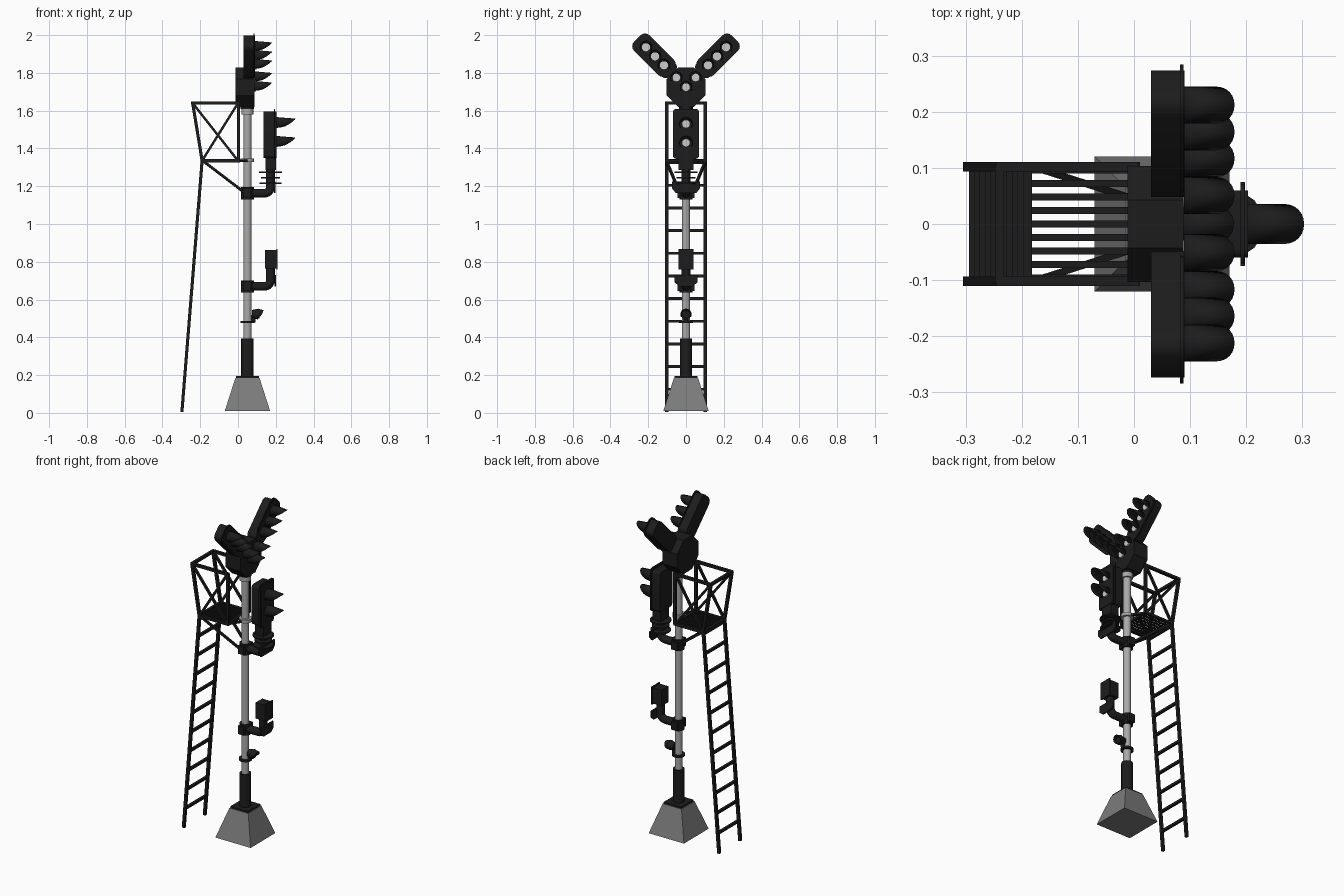
import bpy, bmesh, math
from mathutils import Vector, Matrix

if "Cube" in bpy.data.objects:
    bpy.data.objects.remove(bpy.data.objects["Cube"])


def mat(name, c):
    m = bpy.data.materials.new(name)
    m.diffuse_color = (*c, 1)
    m.use_nodes = True
    m.node_tree.nodes["Principled BSDF"].inputs["Base Color"].default_value = m.diffuse_color
    return m


BLACK = mat("black_paint", (0.012, 0.012, 0.012))
STEEL = mat("galvanised", (0.4, 0.4, 0.4))
CONCRETE = mat("concrete", (0.2, 0.2, 0.2))
LENS = mat("lens", (0.75, 0.75, 0.75))
PX = 0.05       # pole axis
HZ = 1.724      # centre of the top signal


def finish(name, bm, m, smooth=False):
    bmesh.ops.recalc_face_normals(bm, faces=bm.faces)
    me = bpy.data.meshes.new(name)
    bm.to_mesh(me)
    bm.free()
    o = bpy.data.objects.new(name, me)
    bpy.context.collection.objects.link(o)
    me.materials.append(m)
    if smooth:
        bpy.ops.object.select_all(action='DESELECT')
        o.select_set(True)
        bpy.context.view_layer.objects.active = o
        bpy.ops.object.shade_smooth_by_angle(angle=math.radians(40))
    return o


def box(name, x, y, z, m=BLACK):
    bm = bmesh.new()
    s = Matrix.Diagonal((x[1] - x[0], y[1] - y[0], z[1] - z[0], 1))
    c = Vector((sum(x) / 2, sum(y) / 2, sum(z) / 2))
    bmesh.ops.create_cube(bm, size=1, matrix=Matrix.Translation(c) @ s)
    return finish(name, bm, m)


def rod(name, a, b, r, m=BLACK, r2=None, seg=16):
    """Cylinder or cone from a to b; seg=4 gives a square bar."""
    a, b = Vector(a), Vector(b)
    d = b - a
    q = d.to_track_quat('Z', 'Y').to_matrix().to_4x4()
    spin = Matrix.Rotation(math.pi / 4 if seg == 4 else 0, 4, 'Z')
    bm = bmesh.new()
    bmesh.ops.create_cone(bm, cap_ends=True, segments=seg, radius1=r, radius2=r if r2 is None else r2,
                          depth=d.length, matrix=Matrix.Translation((a + b) / 2) @ q @ spin)
    return finish(name, bm, m, seg > 8)


def prism(name, pts, x0, x1, m=BLACK):
    """Extrude a (y, z) outline along x."""
    bm = bmesh.new()
    f = bm.faces.new([bm.verts.new((x0, y, z)) for y, z in pts])
    g = bmesh.ops.extrude_face_region(bm, geom=[f])
    bmesh.ops.translate(bm, vec=(x1 - x0, 0, 0), verts=[v for v in g['geom'] if isinstance(v, bmesh.types.BMVert)])
    return finish(name, bm, m, True)


def rounded(w, l0, l1, r, angle=0, cy=0, cz=0):
    """Rounded rectangle from l0 to l1 along local up, rotated by angle."""
    pts = []
    for sx, zz, start in ((1, l1 - r, 0), (-1, l1 - r, 90), (-1, l0 + r, 180), (1, l0 + r, 270)):
        for k in range(5):
            t = math.radians(start + k * 22.5)
            pts.append((sx * (w - r) + r * math.cos(t), zz + r * math.sin(t)))
    c, s = math.cos(angle), math.sin(angle)
    return [(cy + y * c + z * s, cz - y * s + z * c) for y, z in pts]


def pipe(name, pts, r):
    cu = bpy.data.curves.new(name, 'CURVE')
    cu.dimensions = '3D'
    cu.bevel_depth, cu.bevel_resolution, cu.use_fill_caps = r, 3, True
    sp = cu.splines.new('POLY')
    sp.points.add(len(pts) - 1)
    for p, c in zip(sp.points, pts):
        p.co = (*c, 1)
    cu.materials.append(BLACK)
    o = bpy.data.objects.new(name, cu)
    bpy.context.collection.objects.link(o)


def lamp(x, y, z, r=0.031, length=0.09):
    """Lens disc with an open-bottomed visor, longest at the top."""
    rod("lens", (x - 0.005, y, z), (x + 0.008, y, z), 0.022, LENS)
    bm = bmesh.new()
    rows = []
    for k in range(17):
        t = math.radians(-30 + 240 * k / 16)
        ln = length * (0.2 + 0.8 * max(0, (math.sin(t) + 0.5) / 1.5) ** 0.6)
        p = (y + r * math.cos(t), z + r * math.sin(t))
        drop = 0.008 * ln / length
        rows.append((bm.verts.new((x, *p)), bm.verts.new((x + ln, p[0], p[1] - drop))))
    for a, b in zip(rows, rows[1:]):
        bm.faces.new((a[0], a[1], b[1], b[0]))
    o = finish("visor", bm, BLACK, True)
    s = o.modifiers.new("thickness", 'SOLIDIFY')
    s.thickness = 0.004
    s.offset = 0


def elbow(name, z, top):
    """Clamp on the pole with an arm that turns upwards."""
    rod(name + "_clamp", (PX, 0, z - 0.032), (PX, 0, z + 0.032), 0.034)
    for y in (-1, 1):
        box(name + "_clamp_ear", (0.03, 0.07), sorted((y * 0.025, y * 0.045)), (z - 0.025, z + 0.025))
    bend = [(0.14 + 0.032 * math.sin(t), 0, z + 0.032 - 0.032 * math.cos(t))
            for t in (k * math.pi / 12 for k in range(7))]
    pipe(name + "_arm", [(PX, 0, z)] + bend + [(0.172, 0, top)], 0.024)


# Foundation, mast and collars
rod("foundation", (PX, 0, 0.01), (PX, 0, 0.185), 0.12 * 2 ** .5, CONCRETE, 0.064 * 2 ** .5, 4)
box("base_plate", (PX - 0.06, PX + 0.06), (-0.06, 0.06), (0.185, 0.195))
rod("mast_sleeve", (PX, 0, 0.19), (PX, 0, 0.395), 0.033)
rod("mast", (PX, 0, 0.39), (PX, 0, 1.66), 0.022, STEEL)
rod("mast_top_collar", (PX, 0, 1.58), (PX, 0, 1.64), 0.032, STEEL)
rod("platform_collar", (PX, 0, 1.328), (PX, 0, 1.348), 0.036, STEEL)

# Small marker lamp
rod("marker_ring", (PX, 0, 0.475), (PX, 0, 0.487), 0.037)
pipe("marker_stem", [(0.08, 0, 0.48), (0.085, 0, 0.525)], 0.012)
rod("marker_body", (0.075, 0, 0.523), (0.105, 0, 0.523), 0.022, r2=0.028)
lamp(0.105, 0, 0.523, 0.027, 0.03)
bpy.context.collection.objects["lens"].data.materials[0] = BLACK

# Lower bracket and equipment box
elbow("lower_bracket", 0.67, 0.77)
prism("lower_plate", [(-.06, .73), (-.06, .69), (-.035, .67), (.035, .67), (.06, .69), (.06, .73)], 0.192, 0.2)
box("equipment_box", (0.142, 0.203), (-0.033, 0.033), (0.765, 0.862))
box("equipment_front", (0.203, 0.21), (-0.039, 0.039), (0.76, 0.868))

# Upper bracket with stacked flanges
elbow("upper_bracket", 1.163, 1.3)
prism("upper_plate", [(-.075, 1.225), (-.075, 1.19), (-.055, 1.165), (.055, 1.165), (.075, 1.19), (.075, 1.225)],
      0.19, 0.198)
for z, r in ((1.215, 0.058), (1.245, 0.05), (1.275, 0.06)):
    rod("bracket_flange", (0.172, 0, z - 0.004), (0.172, 0, z + 0.004), r)
box("junction_box", (0.145, 0.2), (-0.04, 0.04), (1.285, 1.36))

# Two-lamp head
prism("two_lamp_body", rounded(0.06, 1.35, 1.595, 0.015), 0.135, 0.203)
prism("two_lamp_backplate", rounded(0.07, 1.345, 1.61, 0.02), 0.19, 0.197)
for z in (1.53, 1.43):
    lamp(0.203, 0, z, 0.034, 0.1)

# Top signal: octagonal hub and two angled arms
octagon = [(0.112 * math.cos(a), HZ + 0.112 * math.sin(a)) for a in (math.pi / 8 + k * math.pi / 4 for k in range(8))]
prism("signal_hub", octagon, -0.012, 0.088)
rod("hub_socket", (PX, 0, 1.61), (PX, 0, 1.66), 0.036)
lamp(0.088, 0, HZ)
for s in (-1, 1):
    ang = s * math.pi / 4
    prism("signal_arm_body", rounded(0.05, 0.1, 0.355, 0.03, ang, 0, HZ), 0.03, 0.09)
    prism("signal_arm_backplate", rounded(0.058, 0.115, 0.365, 0.035, ang, 0, HZ), 0.082, 0.088)
    for d in (0.072, 0.165, 0.232, 0.3):
        lamp(0.089, s * d * 0.707, HZ + d * 0.707)

# Service platform, railings and ladder
B = 0.0115
foot, head = Vector((-0.297, 0, 0.005)), Vector((-0.19, 0, 1.335))
for s in (-1, 1):
    y = s * 0.102
    rail = lambda n, a, b, r=B: rod(n, (a[0], y, a[1]), (b[0], y, b[1]), r, seg=4)
    rail("ladder_stile", (foot.x, foot.z), (head.x, head.z))
    rail("rear_post", (-0.19, 1.335), (-0.24, 1.64))
    rail("front_post", (0.003, 1.33), (0.003, 1.645))
    rail("top_rail", (-0.245, 1.64), (0.008, 1.64))
    rail("platform_side", (-0.195, 1.335), (0.008, 1.335))
    rail("cross_brace", (-0.19, 1.335), (0.0, 1.64), 0.009)
    rail("cross_brace", (-0.24, 1.64), (0.0, 1.335), 0.009)
    rod("platform_strut", (-0.18, y, 1.33), (0.03, s * 0.035, 1.17), 0.009, seg=4)
    rod("platform_tie", (0.0, y, 1.335), (PX, s * 0.025, 1.335), 0.009, seg=4)
for k in range(9):
    y = -0.096 + k * 0.024
    box("platform_slat", (-0.19, 0.003), (y - 0.006, y + 0.006), (1.33, 1.338))
for x, z in ((-0.24, 1.64), (-0.19, 1.335), (0.003, 1.335)):
    rod("platform_crossbar", (x, -0.105, z), (x, 0.105, z), B, seg=4)
for k in range(11):
    z = 0.125 + k * 0.12
    p = foot.lerp(head, z / 1.335)
    rod("ladder_rung", (p.x, -0.1, z), (p.x, 0.1, z), 0.0105, seg=4)
